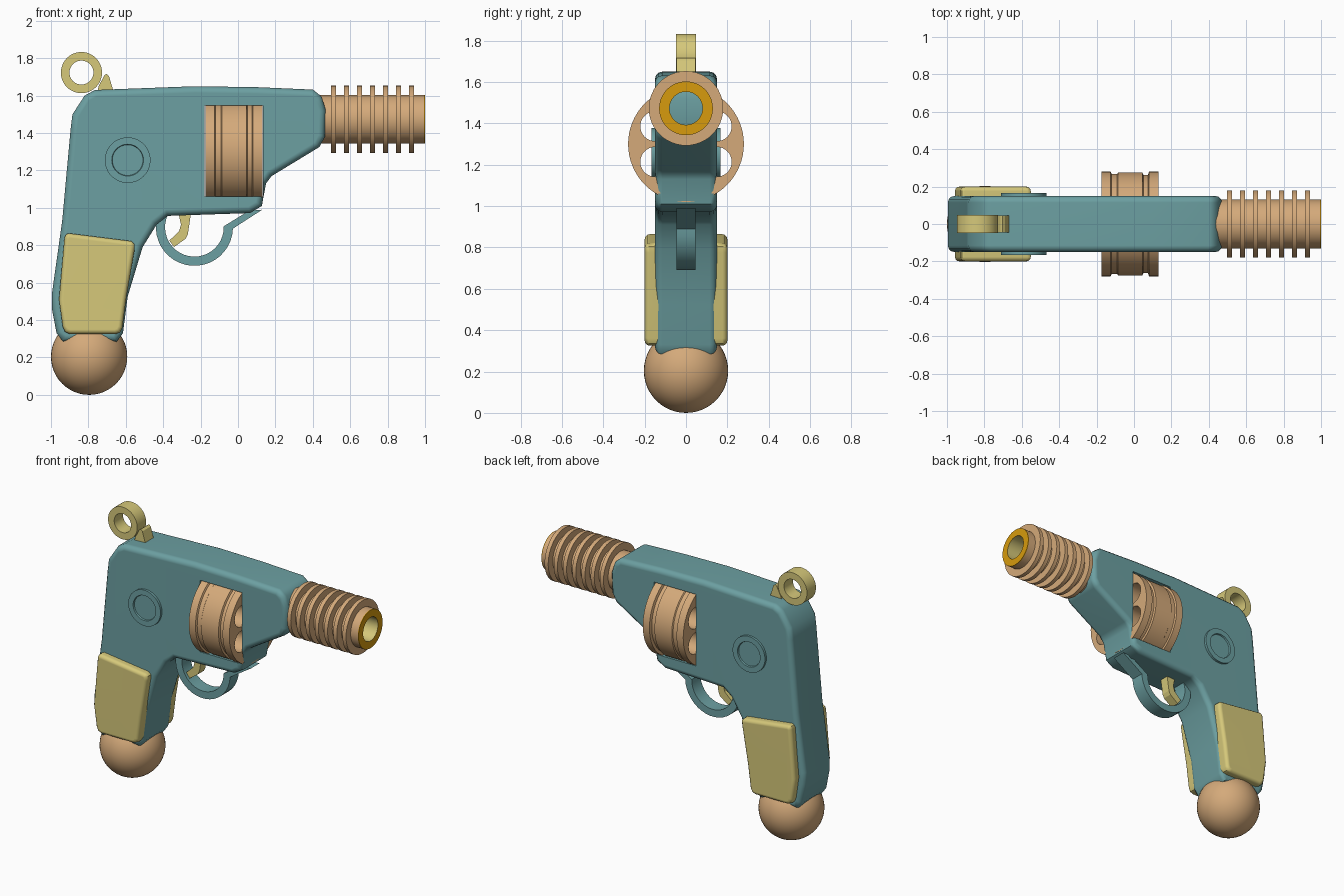
import bpy, bmesh, math
from mathutils import Matrix, Vector

if "Cube" in bpy.data.objects:
    bpy.data.objects.remove(bpy.data.objects["Cube"])


def material(name, rgb):
    m = bpy.data.materials.new(name)
    m.diffuse_color = (*rgb, 1)
    m.use_nodes = True
    m.node_tree.nodes["Principled BSDF"].inputs["Base Color"].default_value = m.diffuse_color
    return m


TEAL = material("teal", (0.15, 0.35, 0.36))
TAN = material("tan", (0.66, 0.40, 0.195))
YELLOW = material("pale_yellow", (0.67, 0.58, 0.195))
GOLD = material("gold", (0.68, 0.33, 0.004))


def finish(bm, name, mats, matrix=Matrix()):
    bmesh.ops.recalc_face_normals(bm, faces=bm.faces)
    mesh = bpy.data.meshes.new(name)
    bm.to_mesh(mesh)
    bm.free()
    mesh.transform(matrix)
    for m in mats:
        mesh.materials.append(m)
    ob = bpy.data.objects.new(name, mesh)
    bpy.context.collection.objects.link(ob)
    return ob


def activate(ob):
    bpy.ops.object.select_all(action='DESELECT')
    ob.select_set(True)
    bpy.context.view_layer.objects.active = ob


def smooth(ob, angle=35):
    activate(ob)
    bpy.ops.object.shade_smooth_by_angle(angle=math.radians(angle))
    mod = ob.modifiers.new("normals", 'WEIGHTED_NORMAL')
    mod.keep_sharp = True
    return ob


def cut(ob, cutter):
    mod = ob.modifiers.new("cut", 'BOOLEAN')
    mod.operation = 'DIFFERENCE'
    mod.solver = 'EXACT'
    mod.object = cutter
    activate(ob)
    bpy.ops.object.modifier_apply(modifier=mod.name)
    bpy.data.objects.remove(cutter)


def prism(name, outline, y0, y1, mat, bevel=0.0, rims=None):
    """Extrude an x-z outline along y, rounding the rims listed by y."""
    bm = bmesh.new()
    a = [bm.verts.new((x, y0, z)) for x, z in outline]
    b = [bm.verts.new((x, y1, z)) for x, z in outline]
    n = len(a)
    bm.faces.new(a)
    bm.faces.new(b[::-1])
    for i in range(n):
        j = (i + 1) % n
        bm.faces.new((a[i], b[i], b[j], a[j]))
    bmesh.ops.recalc_face_normals(bm, faces=bm.faces)
    if bevel:
        rims = (y0, y1) if rims is None else rims
        edges = [e for e in bm.edges
                 if any(all(abs(v.co.y - r) < 1e-5 for v in e.verts) for r in rims)]
        bmesh.ops.bevel(bm, geom=edges, offset=bevel, segments=3, profile=0.5,
                        affect='EDGES', clamp_overlap=False)
    return finish(bm, name, [mat])


def lathe(name, profile, mats, place, closed=False, segs=48, rule=None):
    """Turn (x, radius) points about x; rule gives the colour index per span."""
    bm = bmesh.new()
    rings = [[bm.verts.new((x, r * math.cos(2 * math.pi * k / segs),
                            r * math.sin(2 * math.pi * k / segs)))
              for k in range(segs)] for x, r in profile]
    spans = len(rings) if closed else len(rings) - 1
    for i in range(spans):
        p, q = rings[i], rings[(i + 1) % len(rings)]
        for k in range(segs):
            m = (k + 1) % segs
            f = bm.faces.new((p[k], p[m], q[m], q[k]))
            f.material_index = rule(i) if rule else 0
    if not closed:
        bm.faces.new(rings[0])
        bm.faces.new(rings[-1])
    return finish(bm, name, mats, place)


# Body with grip, pierced by a window for the drum
body = prism("body", [
    (-0.765, 1.63), (-0.82, 1.60), (-0.885, 1.50), (-0.895, 1.42), (-0.94, 0.93),
    (-0.995, 0.54), (-0.995, 0.46), (-0.97, 0.33), (-0.935, 0.283), (-0.65, 0.283),
    (-0.615, 0.33), (-0.59, 0.525), (-0.51, 0.79), (-0.435, 0.91), (-0.375, 0.957),
    (0.065, 0.972), (0.127, 1.01), (0.15, 1.13), (0.18, 1.17), (0.435, 1.325),
    (0.465, 1.38), (0.47, 1.52), (0.447, 1.595), (0.40, 1.632), (0.10, 1.645),
    (-0.23, 1.65)], -0.15, 0.15, TEAL, 0.035)
window = prism("window_cutter", [(-0.18, 1.06), (0.135, 1.06), (0.135, 1.548),
                                 (-0.18, 1.548)], -0.5, 0.5, TEAL)
cut(body, window)
smooth(body)

# Drum with six bored chambers
DRUM = Matrix.Translation((0, 0, 1.30))
drum = lathe("drum", [(-0.175, 0.28), (-0.125, 0.28), (-0.12, 0.268), (-0.09, 0.268),
                      (-0.085, 0.275), (0.045, 0.275), (0.05, 0.262), (0.075, 0.262),
                      (0.08, 0.28), (0.13, 0.28)], [TAN], DRUM, segs=64)
for k in range(6):
    a = math.radians(30 + 60 * k)
    at = DRUM @ Matrix.Translation((0, 0.172 * math.cos(a), 0.172 * math.sin(a)))
    cut(drum, lathe("bore_cutter", [(-0.4, 0.072), (0.4, 0.072)], [TAN], at, segs=32))
smooth(drum)

# Finned barrel: tan outside, gold muzzle, pale bore
outer = [(0.42, 0.13)]
for k in range(7):
    x = 0.497 + 0.0695 * k
    outer += [(x, 0.13), (x, 0.18), (x + 0.027, 0.18), (x + 0.027, 0.13)]
outer += [(0.995, 0.13), (1.0, 0.13)]
n = len(outer)
smooth(lathe("barrel", outer + [(1.0, 0.08), (0.42, 0.08)], [TAN, GOLD, YELLOW],
             Matrix.Translation((0, 0, 1.473)), closed=True,
             rule=lambda i: 1 if i in (n - 2, n - 1) else 2 if i == n else 0))

# Ball at the foot of the grip
bm = bmesh.new()
bmesh.ops.create_uvsphere(bm, u_segments=48, v_segments=24, radius=0.204)
smooth(finish(bm, "grip_ball", [TAN], Matrix.Translation((-0.796, 0, 0.204))))

# Grip panels and side rosettes, one per side
panel = [(-0.905, 0.864), (-0.57, 0.822), (-0.552, 0.805), (-0.553, 0.775),
         (-0.597, 0.52), (-0.618, 0.36), (-0.63, 0.335), (-0.655, 0.325),
         (-0.90, 0.325), (-0.925, 0.337), (-0.937, 0.365), (-0.957, 0.51),
         (-0.928, 0.84), (-0.92, 0.857)]
for side, s in (("front", -1), ("back", 1)):
    smooth(prism("grip_panel_" + side, panel, s * 0.13, s * 0.2, YELLOW, 0.024,
                 rims=(s * 0.2,)))
    turn = Matrix.Translation((-0.59, 0, 1.255)) @ Matrix.Rotation(s * math.pi / 2, 4, 'Z')
    smooth(lathe("rosette_" + side, [(0.12, 0.122), (0.166, 0.122), (0.166, 0.085),
                                     (0.156, 0.082)], [TEAL], turn))

# Rear sight ring and its peaked catch
turn = Matrix.Translation((-0.837, 0, 1.723)) @ Matrix.Rotation(math.pi / 2, 4, 'Z')
smooth(lathe("sight_ring", [(-0.048, 0.11), (0.048, 0.11), (0.048, 0.064),
                            (-0.048, 0.064)], [YELLOW], turn, closed=True))
prism("sight_catch", [(-0.755, 1.61), (-0.745, 1.65), (-0.715, 1.708), (-0.703, 1.716),
                      (-0.69, 1.705), (-0.662, 1.61)], -0.045, 0.045, YELLOW)

# Trigger guard: round loop ending in a thin strap up to the body
def arc(r, a0, a1, steps=22):
    for k in range(steps + 1):
        a = math.radians(a0 + (a1 - a0) * k / steps)
        yield (-0.233 + r * math.cos(a), 0.896 + r * math.sin(a))


guard = (list(arc(0.206, 155, 358)) + [(0.08, 0.958), (0.13, 0.99), (0.06, 0.985)]
         + list(arc(0.157, 362, 155)))
smooth(prism("trigger_guard", guard, -0.047, 0.047, TEAL))

# Trigger
prism("trigger", [(-0.32, 0.98), (-0.25, 0.98), (-0.268, 0.86), (-0.28, 0.835),
                  (-0.342, 0.79), (-0.367, 0.825), (-0.315, 0.875), (-0.305, 0.91)],
      -0.032, 0.032, YELLOW)
